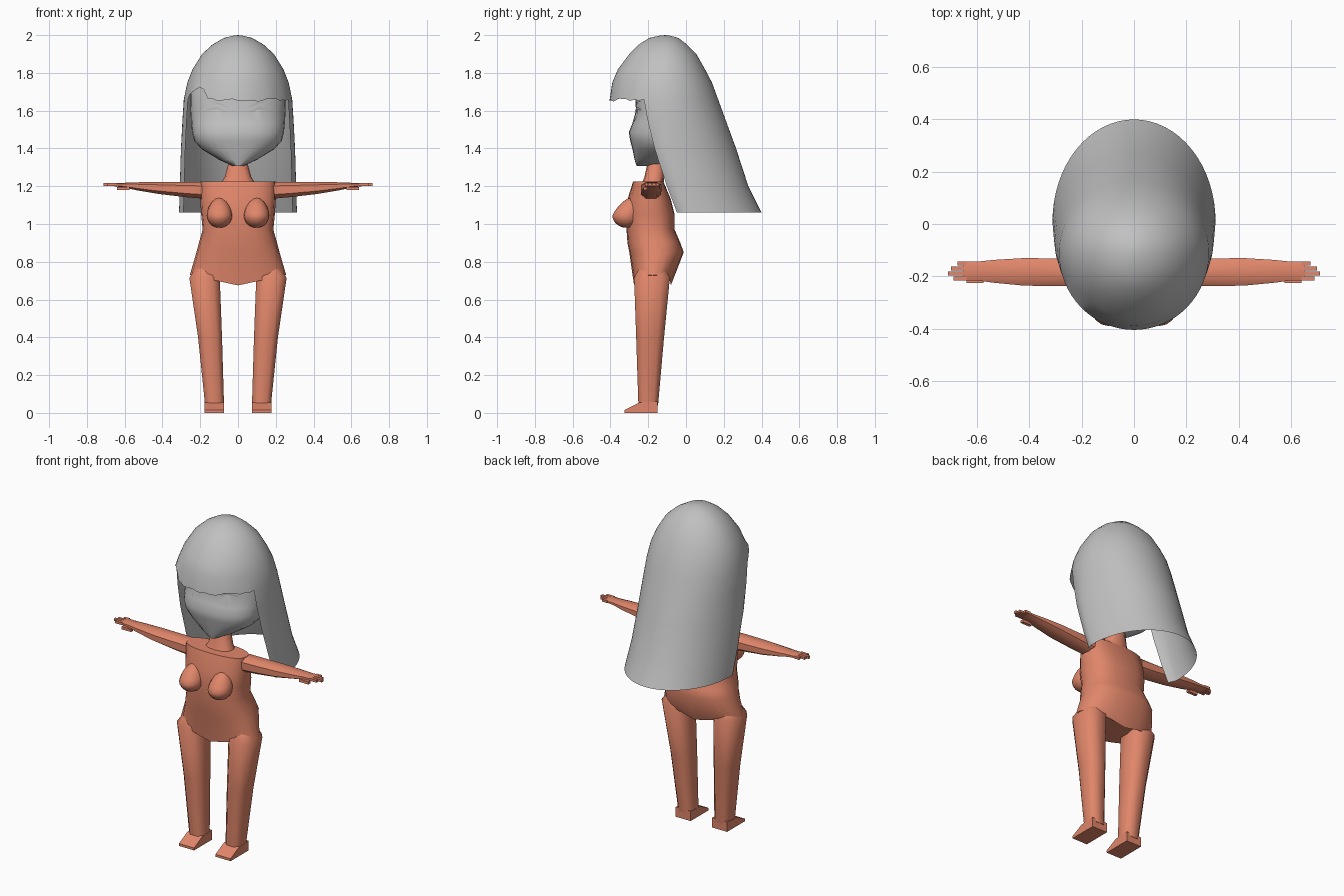
import bpy, bmesh, math, random
from mathutils import Vector
from mathutils.bvhtree import BVHTree

if "Cube" in bpy.data.objects:
    bpy.data.objects.remove(bpy.data.objects["Cube"])

random.seed(4)


def material(name, rgb):
    m = bpy.data.materials.new(name)
    m.diffuse_color = (*rgb, 1)
    m.use_nodes = True
    m.node_tree.nodes["Principled BSDF"].inputs["Base Color"].default_value = m.diffuse_color
    return m


GRAY = material("soft gray", (0.53, 0.53, 0.53))
SKIN = material("terracotta", (0.75, 0.24, 0.145))


def finish(name, bm, mat, angle=40):
    bmesh.ops.recalc_face_normals(bm, faces=bm.faces)
    me = bpy.data.meshes.new(name)
    bm.to_mesh(me)
    bm.free()
    me.materials.append(mat)
    ob = bpy.data.objects.new(name, me)
    bpy.context.collection.objects.link(ob)
    bpy.ops.object.select_all(action='DESELECT')
    ob.select_set(True)
    bpy.context.view_layer.objects.active = ob
    if angle:
        bpy.ops.object.shade_smooth_by_angle(angle=math.radians(angle))
    return ob


def loft(name, rings, mat, angle=40):
    """Skin a list of closed point rings and cap both ends."""
    bm = bmesh.new()
    loops = [[bm.verts.new(p) for p in r] for r in rings]
    n = len(loops[0])
    for a, b in zip(loops, loops[1:]):
        for i in range(n):
            j = (i + 1) % n
            bm.faces.new((a[i], a[j], b[j], b[i]))
    bm.faces.new(loops[0])
    bm.faces.new(loops[-1])
    return finish(name, bm, mat, angle)


def rounded(n, power, turn=0.0):
    """Unit superellipse points, starting at the front."""
    pts = []
    for i in range(n):
        a = 2 * math.pi * (i + turn) / n
        s, c = math.sin(a), math.cos(a)
        pts.append((math.copysign(abs(s) ** power, s), math.copysign(abs(c) ** power, c)))
    return pts


def level(z, rx, yf, yb, n=20, power=0.8, cx=0.0, turn=0.0):
    """Horizontal ring between front yf and back yb."""
    mid, half = (yf + yb) / 2, (yb - yf) / 2
    return [(cx + rx * u, mid - half * v, z) for u, v in rounded(n, power, turn)]


def box(name, lo, hi, mat):
    bm = bmesh.new()
    bmesh.ops.create_cube(bm, size=1)
    for v in bm.verts:
        v.co = [(l + h) / 2 + c * (h - l) for l, h, c in zip(lo, hi, v.co)]
    return finish(name, bm, mat, 0)


# Torso, with the lower rim dipping at the middle
torso = [level(*r) for r in [
    (1.225, .20, -.28, -.12), (1.13, .20, -.31, -.08), (1.05, .195, -.32, -.06),
    (.97, .187, -.315, -.06), (.90, .207, -.31, -.03), (.85, .22, -.30, -.012),
    (.73, .255, -.275, -.08)]]
torso[-1] = [(x, y, z - .055 * (1 - abs(x) / .255)) for x, y, z in torso[-1]]
loft("torso", torso, SKIN, 50)

# Neck
loft("neck", [level(1.20, .10, -.24, -.12, 12), level(1.25, .07, -.22, -.115, 12),
              level(1.34, .045, -.20, -.11, 12)], SKIN)

for side, label in ((1, "left"), (-1, "right")):
    # Chest form: rounded below, sloping back into the torso above
    bm = bmesh.new()
    bmesh.ops.create_uvsphere(bm, u_segments=16, v_segments=10, radius=1)
    for v in bm.verts:
        x, y, z = v.co
        up = max(z, 0)
        v.co = (side * (.098 + .068 * x), -.315 + .075 * y + .03 * up,
                1.045 + z * (.065 + .03 * up))
    finish(label + "_chest", bm, SKIN, 60)

    # Leg, tapering to the ankle
    loft(label + "_leg", [level(z, rx, yf, yb, 8, .7, side * cx, .5) for z, cx, rx, yf, yb in [
        (.77, .165, .06, -.25, -.11), (.715, .177, .085, -.28, -.08),
        (.40, .148, .067, -.268, -.112), (.04, .124, .053, -.255, -.145)]], SKIN, 50)

    # Foot wedge
    profile = [(-.325, .0), (-.325, .015), (-.245, .055), (-.15, .06), (-.15, .0)]
    loft(label + "_foot", [[(side * x, y, z) for y, z in profile] for x in (.073, .177)], SKIN, 0)

    # Arm, from shoulder to palm
    arm = []
    for x, y, ry, z0, z1 in [(.17, -.185, .055, 1.13, 1.226), (.28, -.185, .056, 1.14, 1.226),
                             (.42, -.183, .056, 1.157, 1.225), (.54, -.181, .046, 1.178, 1.222),
                             (.60, -.180, .038, 1.192, 1.219), (.655, -.180, .038, 1.199, 1.217)]:
        arm.append([(side * x, y + ry * u, (z0 + z1) / 2 + (z1 - z0) / 2 * v)
                    for u, v in rounded(8, .75, .5)])
    loft(label + "_arm", arm, SKIN, 50)

    # Fingers and thumb
    for i, tip in enumerate((.69, .712, .70, .675)):
        y = -.209 + i * .0195
        a, b = sorted((side * .64, side * tip))
        box(f"{label}_finger_{i + 1}", (a, y - .008, 1.201), (b, y + .008, 1.216), SKIN)
    a, b = sorted((side * .575, side * .64))
    box(label + "_thumb", (a, -.226, 1.18), (b, -.207, 1.197), SKIN)

# Head with a pointed jaw
head = loft("head", [level(*r, n=28, power=.85) for r in [
    (1.308, .03, -.262, -.13), (1.34, .10, -.272, -.06), (1.395, .19, -.283, 0),
    (1.44, .232, -.295, .03), (1.485, .243, -.303, .05), (1.53, .248, -.285, .06),
    (1.60, .252, -.265, .07), (1.70, .25, -.27, .07), (1.85, .16, -.24, .0)]], GRAY, 60)
hm = bmesh.new()
hm.from_mesh(head.data)
surface = BVHTree.FromBMesh(hm)
hm.free()


def face_plate(name, points, lift=.004):
    """Thin plate resting on the front of the head."""
    bm = bmesh.new()
    vs = []
    for x, z in points:
        hit = surface.ray_cast(Vector((x, -2, z)), Vector((0, 1, 0)))[0]
        vs.append(bm.verts.new((x, hit.y - lift, z)))
    bm.faces.new(vs)
    bmesh.ops.triangulate(bm, faces=bm.faces)
    finish(name, bm, GRAY)


# Eyes, lids and brows
for side, label in ((1, "left"), (-1, "right")):
    ring = [(side * .11 + .024 * math.cos(a), 1.575 + .034 * math.sin(a))
            for a in (k * math.pi / 6 for k in range(12))]
    face_plate(label + "_eye", ring, .005)
    face_plate(label + "_lid", [(side * x, z) for x, z in
               ((.055, 1.59), (.11, 1.607), (.17, 1.60), (.17, 1.61), (.11, 1.62))], .007)
    face_plate(label + "_brow", [(side * x, z) for x, z in
               ((.04, 1.612), (.10, 1.632), (.17, 1.652), (.10, 1.645))], .005)

# Smiling mouth
arc = [(-.05 + .02 * k, 1.42 + .022 * ((k - 2.5) / 2.5) ** 2) for k in range(6)]
for k in range(5):
    (x0, z0), (x1, z1) = arc[k], arc[k + 1]
    face_plate(f"mouth_{k + 1}", [(x0, z0), (x1, z1), (x1, z1 - .006), (x0, z0 - .006)])

# Hair: open shell, full around the crown, only sides and back below the fringe
N, OPEN, FRINGE = 64, 12, 6
rows = [(1.997, .025, -.11, .03, .025), (1.985, .075, -.11, .085, .07), (1.95, .135, -.11, .14, .115),
        (1.90, .19, -.11, .19, .165), (1.82, .24, -.11, .25, .21), (1.75, .268, -.11, .28, .247),
        (1.66, .287, -.11, .295, .28), (1.55, .294, -.10, .27, .31), (1.40, .302, -.09, .20, .355),
        (1.20, .308, -.04, .16, .37), (1.06, .312, .01, .15, .39)]
bm = bmesh.new()
grid = []
for r, (z, rx, yc, f, b) in enumerate(rows):
    ring = []
    for i in range(N):
        k = i if i <= N // 2 else i - N
        a = 2 * math.pi * k / N
        dz = 0
        if r == FRINGE and abs(k) < OPEN:
            dz = random.uniform(-.012, .006)      # uneven fringe edge
            if -11 <= k <= -7:
                dz = .065 - .012 * abs(k + 8)     # parted lock on one side
        c = math.cos(a)
        ring.append(bm.verts.new((rx * math.sin(a), yc - (f if c > 0 else b) * c, z + dz)))
    grid.append(ring)
crown = bm.verts.new((0, -.11, 2.0))
for i in range(N):
    j = (i + 1) % N
    bm.faces.new((crown, grid[0][i], grid[0][j]))
    for r in range(len(rows) - 1):
        if r < FRINGE or OPEN <= i < N - OPEN:
            bm.faces.new((grid[r][i], grid[r + 1][i], grid[r + 1][j], grid[r][j]))
bmesh.ops.delete(bm, geom=[v for v in bm.verts if not v.link_faces], context='VERTS')
finish("hair", bm, GRAY, 60)
